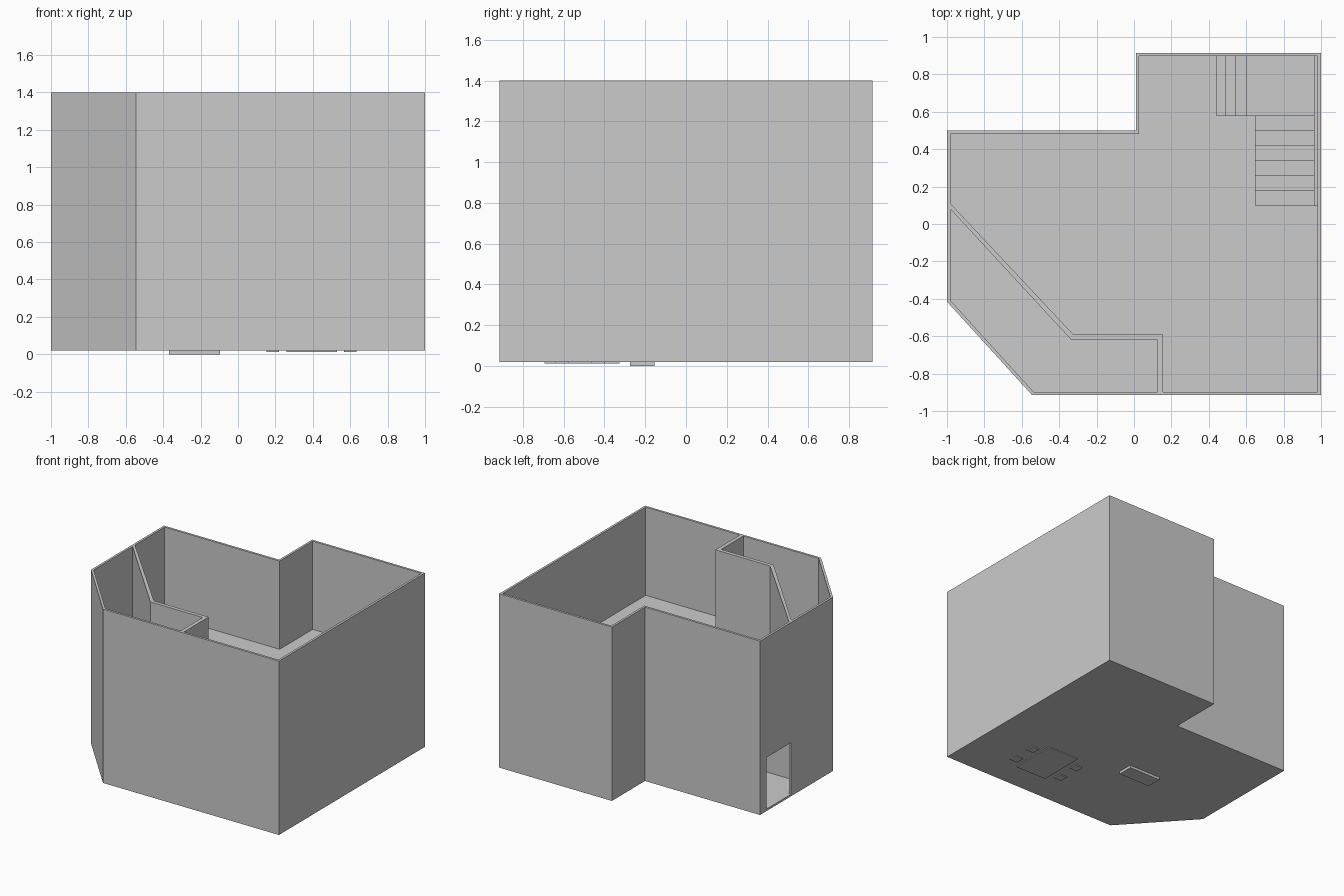
import bpy, bmesh
from mathutils import Vector

if "Cube" in bpy.data.objects:
    bpy.data.objects.remove(bpy.data.objects["Cube"])

FLOOR, SLAB, TOP, T = 0.035, 0.70, 1.40, 0.018


def finish(bm, name):
    bmesh.ops.recalc_face_normals(bm, faces=bm.faces[:])
    me = bpy.data.meshes.new(name)
    bm.to_mesh(me)
    bm.free()
    ob = bpy.data.objects.new(name, me)
    bpy.context.collection.objects.link(ob)
    return ob


def prism(name, pts, lo, hi, axis="z"):
    """Extrude a 2D profile along an axis."""
    place = {"x": lambda a, b, h: (h, a, b),
             "y": lambda a, b, h: (a, h, b),
             "z": lambda a, b, h: (a, b, h)}[axis]
    bm = bmesh.new()
    low = [bm.verts.new(place(a, b, lo)) for a, b in pts]
    high = [bm.verts.new(place(a, b, hi)) for a, b in pts]
    bm.faces.new(low)
    bm.faces.new(high)
    for i in range(len(pts)):
        j = (i + 1) % len(pts)
        bm.faces.new((low[i], low[j], high[j], high[i]))
    return finish(bm, name)


def box(name, x0, x1, y0, y1, z0, z1):
    return prism(name, [(x0, y0), (x1, y0), (x1, y1), (x0, y1)], z0, z1)


def inset(pts, d):
    """Mitred inward offset of a counter-clockwise outline."""
    out, n = [], len(pts)
    for i in range(n):
        p, a, b = Vector(pts[i]), Vector(pts[i - 1]), Vector(pts[(i + 1) % n])
        u, v = (p - a).normalized(), (b - p).normalized()
        n1, n2 = Vector((-u.y, u.x)), Vector((-v.y, v.x))
        out.append(tuple(p + (n1 + n2) * d / (1 + n1.dot(n2))))
    return out


# Outer shell: walls and ground floor in one solid
outline = [(-1, 0.50), (-1, -0.415), (-0.545, -0.915), (1, -0.915),
           (1, 0.915), (0.01, 0.915), (0.01, 0.50)]
inner = inset(outline, T)
bm = bmesh.new()
loops = [[bm.verts.new((x, y, z)) for x, y in pts] for pts, z in
         ((outline, 0.02), (outline, TOP), (inner, TOP), (inner, FLOOR))]
for a, b in zip(loops, loops[1:]):
    for i in range(len(a)):
        j = (i + 1) % len(a)
        bm.faces.new((a[i], a[j], b[j], b[i]))
bm.faces.new(loops[0])
bm.faces.new(loops[-1])
shell = finish(bm, "outer_walls")

# Entrance cut through the left wall
cutter = box("door_cutter", -1.1, -0.95, 0.11, 0.42, FLOOR + 0.001, 0.445)
cutter.hide_render = True
mod = shell.modifiers.new("door", "BOOLEAN")
mod.operation, mod.object, mod.solver = "DIFFERENCE", cutter, "EXACT"
bpy.context.view_layer.objects.active = shell
bpy.ops.object.modifier_apply(modifier=mod.name)
bpy.data.objects.remove(cutter)

# Upper floor, stepped around the stairwell
slab = inner[:4] + [(inner[4][0], 0.10), (0.65, 0.10), (0.65, 0.58),
                    (0.44, 0.58), (0.44, inner[4][1])] + inner[5:]
prism("upper_floor", slab, SLAB - 0.02, SLAB)

# Upper partition
L, F = -1 + T, -0.915 + T
prism("upper_partition", [(L, 0.11), (L, 0.08), (-0.335, -0.62), (0.125, -0.62),
                          (0.125, F), (0.155, F), (0.155, -0.59), (-0.325, -0.59)],
      SLAB, TOP)

# Lower partition
prism("lower_partition", [(L, -0.10), (L, -0.13), (0.02, -0.13), (0.02, F),
                          (0.05, F), (0.05, -0.10)], FLOOR, SLAB - 0.02)


# Stairs: short flight with landing, then a longer flight
def stair_profile(marks, base, rise):
    pts, z = [(marks[0], FLOOR)], base
    for a, b in zip(marks, marks[1:]):
        z += rise
        pts += [(a, z), (b, z)]
    return pts + [(marks[-1], FLOOR)]


rise = (SLAB - FLOOR) / 11
prism("lower_flight", stair_profile([0.44, 0.49, 0.54, 0.60, 0.965], FLOOR, rise),
      0.58, inner[4][1], "y")
marks = [0.58 - 0.08 * i for i in range(7)]
prism("upper_flight", stair_profile(marks, FLOOR + 4 * rise, rise), 0.65, 0.965, "x")

# Ground floor furniture, which pokes slightly below the floor
box("table", 0.26, 0.53, -0.695, -0.325, 0.013, 0.20)
for i, x in enumerate((0.185, 0.60)):
    for j, y in enumerate((-0.43, -0.61)):
        box(f"stool_{i}{j}", x - 0.033, x + 0.033, y - 0.033, y + 0.033, 0.013, 0.13)
box("cabinet", -0.37, -0.095, -0.275, -0.155, 0.0, 0.20)
